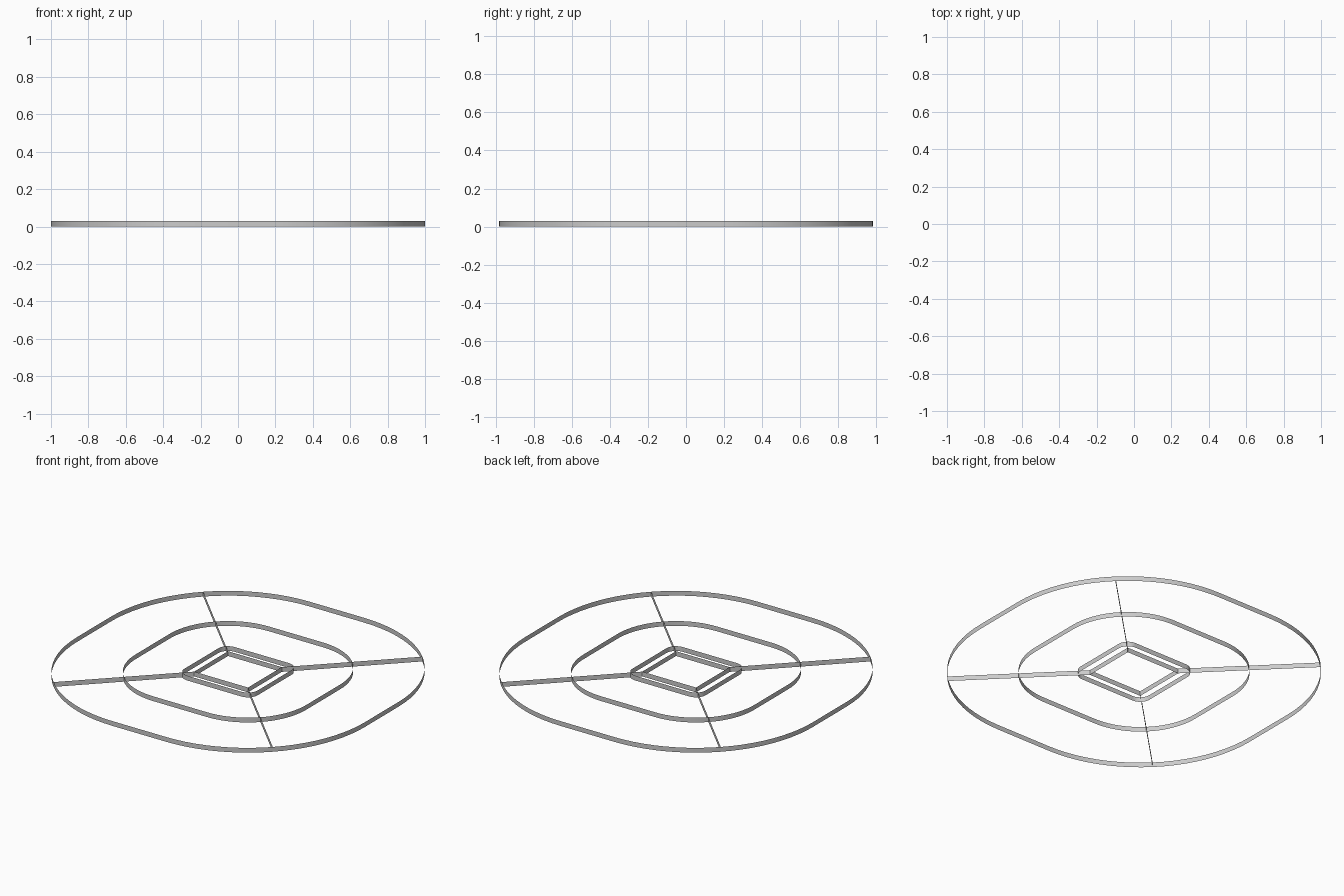
import bpy, bmesh, math

if "Cube" in bpy.data.objects:
    bpy.data.objects.remove(bpy.data.objects["Cube"])

CX, CY = 0.187, 0.168      # half size of the central rectangle
R_OUT = 0.814              # offset of the outer ring from the rectangle
HEIGHT = 0.03
ARC_STEPS = 20


def ribbon(name, points, closed):
    """Upright zero-thickness strip following a flat path."""
    bm = bmesh.new()
    low = [bm.verts.new((x, y, 0)) for x, y in points]
    high = [bm.verts.new((x, y, HEIGHT)) for x, y in points]
    n = len(points)
    for i in range(n if closed else n - 1):
        j = (i + 1) % n
        bm.faces.new((low[i], low[j], high[j], high[i]))
    mesh = bpy.data.meshes.new(name)
    bm.to_mesh(mesh)
    bm.free()
    obj = bpy.data.objects.new(name, mesh)
    bpy.context.collection.objects.link(obj)
    bpy.ops.object.select_all(action='DESELECT')
    obj.select_set(True)
    bpy.context.view_layer.objects.active = obj
    bpy.ops.object.shade_smooth_by_angle(angle=math.radians(30))
    return obj


def offset_path(radius):
    """Central rectangle pushed outwards with rounded corners."""
    corners = [(CX, CY), (-CX, CY), (-CX, -CY), (CX, -CY)]
    if radius == 0:
        return corners
    path = []
    for q, (x, y) in enumerate(corners):
        for s in range(ARC_STEPS + 1):
            a = (q + s / ARC_STEPS) * math.pi / 2
            path.append((x + radius * math.cos(a), y + radius * math.sin(a)))
    return path


# Central rectangle and the three rounded rings around it
for name, radius in (("center_frame", 0), ("inner_ring", 0.068),
                     ("middle_ring", 0.407), ("outer_ring", R_OUT)):
    ribbon(name, offset_path(radius), True)

# Diagonal dividers from the rectangle corners to the outer ring
d = R_OUT * math.sqrt(0.5)
for side, sx in (("right", 1), ("left", -1)):
    for end, sy in (("back", 1), ("front", -1)):
        ribbon(f"divider_{end}_{side}",
               [(sx * CX, sy * CY), (sx * (CX + d), sy * (CY + d))], False)
